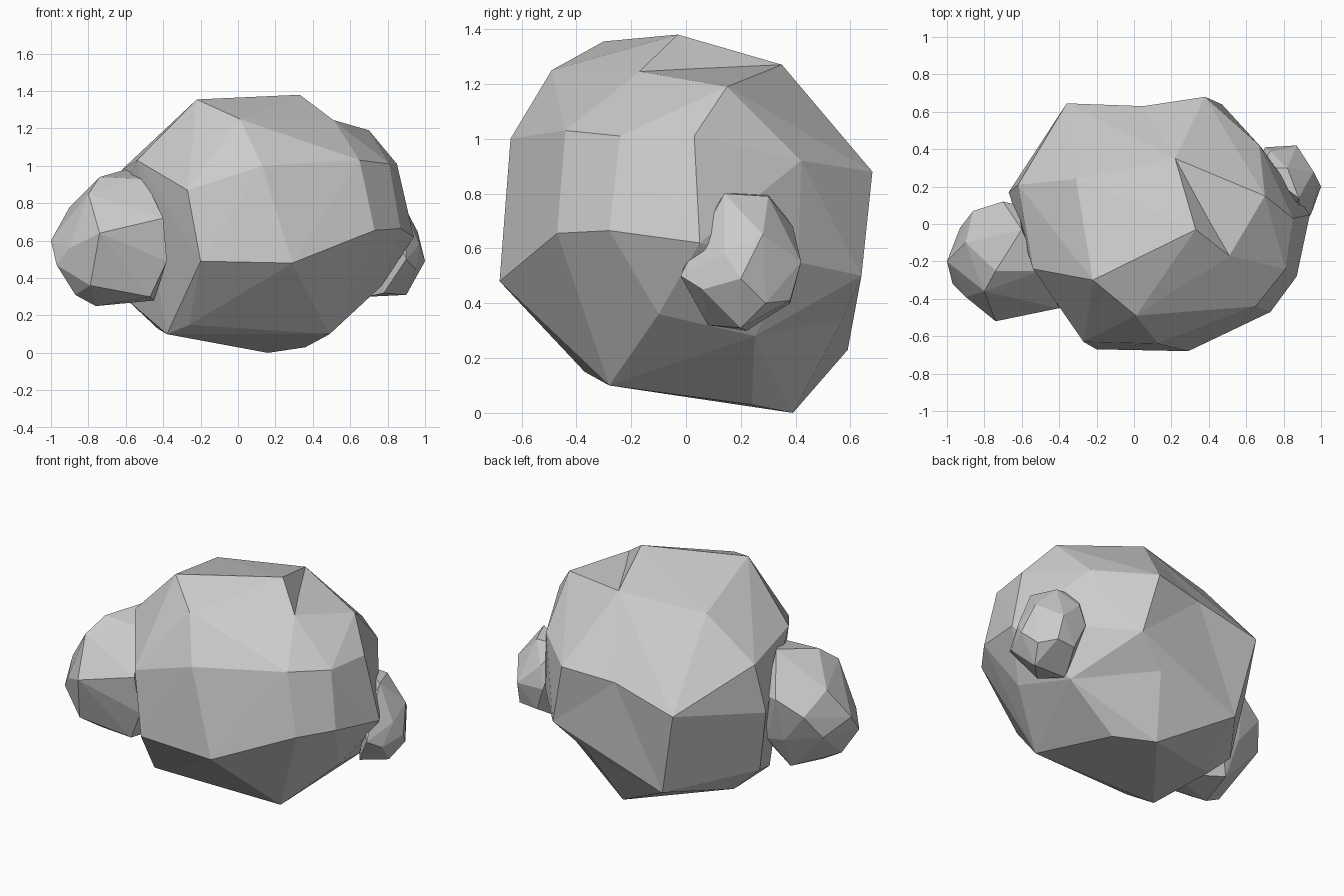
import bpy
import bmesh
import math
from mathutils import Vector

default_cube = bpy.data.objects.get("Cube")
if default_cube:
    bpy.data.objects.remove(default_cube, do_unlink=True)

# One plain stone colour
stone = bpy.data.materials.new("stone_grey")
stone.use_nodes = True
stone_colour = (0.6, 0.6, 0.6, 1)
stone.diffuse_color = stone_colour
stone.node_tree.nodes["Principled BSDF"].inputs["Base Color"].default_value = stone_colour


def press_dent(shell, target):
    """Join the two facets beside the nearest ridge and push their centre to the target."""
    target = Vector(target)
    ridge = min(shell.edges, key=lambda edge: (
        (edge.verts[0].co + edge.verts[1].co) / 2 - target).length)
    hollow = bmesh.utils.face_join(ridge.link_faces[:])
    if hollow:
        poked = bmesh.ops.poke(shell, faces=[hollow])
        poked["verts"][0].co = target


def make_boulder(name, *tiers, dents=()):
    """Stretch a faceted skin over the corner points of several tiers."""
    mesh = bpy.data.meshes.new(name)
    shell = bmesh.new()
    for tier in tiers:
        for corner in tier:
            shell.verts.new(corner)

    # Wrap the corners and discard anything left inside
    wrapped = bmesh.ops.convex_hull(shell, input=shell.verts[:])
    unused = [item for item in wrapped["geom_interior"] if isinstance(item, bmesh.types.BMVert)]
    bmesh.ops.delete(shell, geom=unused, context="VERTS")

    # Merge nearly level triangles into broad chiselled facets
    bmesh.ops.dissolve_limit(shell, angle_limit=math.radians(2),
                             verts=shell.verts[:], edges=shell.edges[:])
    for target in dents:
        press_dent(shell, target)
    bmesh.ops.recalc_face_normals(shell, faces=shell.faces[:])
    for facet in shell.faces:
        facet.smooth = False

    shell.to_mesh(mesh)
    shell.free()
    mesh.materials.append(stone)
    boulder = bpy.data.objects.new(name, mesh)
    bpy.context.collection.objects.link(boulder)
    return boulder


# Large central rock: crown, shoulders, waist and base, with three shallow hollows
crown = [(.33, -.03, 1.38), (-.22, -.3, 1.355), (.01, -.49, 1.25),
         (.51, -.17, 1.245), (.22, .35, 1.27), (-.31, .24, 1.23), (.7, .15, 1.19)]
shoulders = [(.13, -.64, 1), (-.27, -.63, .87), (.65, -.44, 1.03), (.81, -.24, 1.01),
             (.85, .03, 1.01), (.67, .42, .92), (.38, .68, .88),
             (-.36, .645, .75), (-.62, .21, .98), (-.54, -.24, 1.03)]
waist = [(-.2, -.67, .49), (.29, -.68, .48), (.73, -.47, .655), (.87, -.28, .665),
         (.94, .05, .62), (.68, .41, .55), (.47, .64, .5), (-.5, .4, .68), (-.67, .17, .68)]
base = [(.16, .39, 0), (.36, .24, .03), (.49, -.28, .1), (-.26, -.37, .15),
        (-.38, -.28, .1), (-.43, .14, .13), (-.6, .13, .29), (-.25, .59, .23),
        (.68, .25, .28), (.77, -.1, .36)]
make_boulder("large_rock", crown, shoulders, waist, base,
             dents=[(.4, .02, 1.255), (.05, .63, .85), (.28, .57, .34)])

# Medium rock leaning on the right flank
upper = [(-.6, -.03, .98), (-.5, -.25, .93), (-.74, -.25, .94), (-.8, -.36, .85),
         (-.9, -.1, .78), (-.7, .12, .75), (-.62, .1, .75), (-.4, -.45, .72)]
middle = [(-.74, -.52, .64), (-.38, -.42, .49), (-.86, .07, .66), (-.93, -.02, .52),
          (-1, -.2, .6), (-.9, -.39, .56), (-.72, .06, .48), (-.6, .06, .46),
          (-.97, -.32, .47)]
lower = [(-.79, -.43, .36), (-.47, -.38, .3), (-.76, -.27, .25), (-.87, -.29, .31),
         (-.7, -.03, .28), (-.45, -.2, .28)]
make_boulder("medium_rock", upper, middle, lower)

# Small rock nestled into the left flank
upper = [(.88, .14, .8), (.86, .27, .76), (.82, .3, .79), (.66, .3, .8),
         (.73, .39, .68), (.96, .28, .65), (.85, .03, .62)]
middle = [(.97, .14, .58), (1, .2, .49), (.95, .06, .45), (.9, -.02, .5),
          (.87, .42, .55), (.7, .41, .55)]
lower = [(.88, .38, .41), (.76, .38, .4), (.95, .29, .4), (.9, .2, .31),
         (.78, .08, .32), (.69, .22, .3)]
make_boulder("small_rock", upper, middle, lower)
